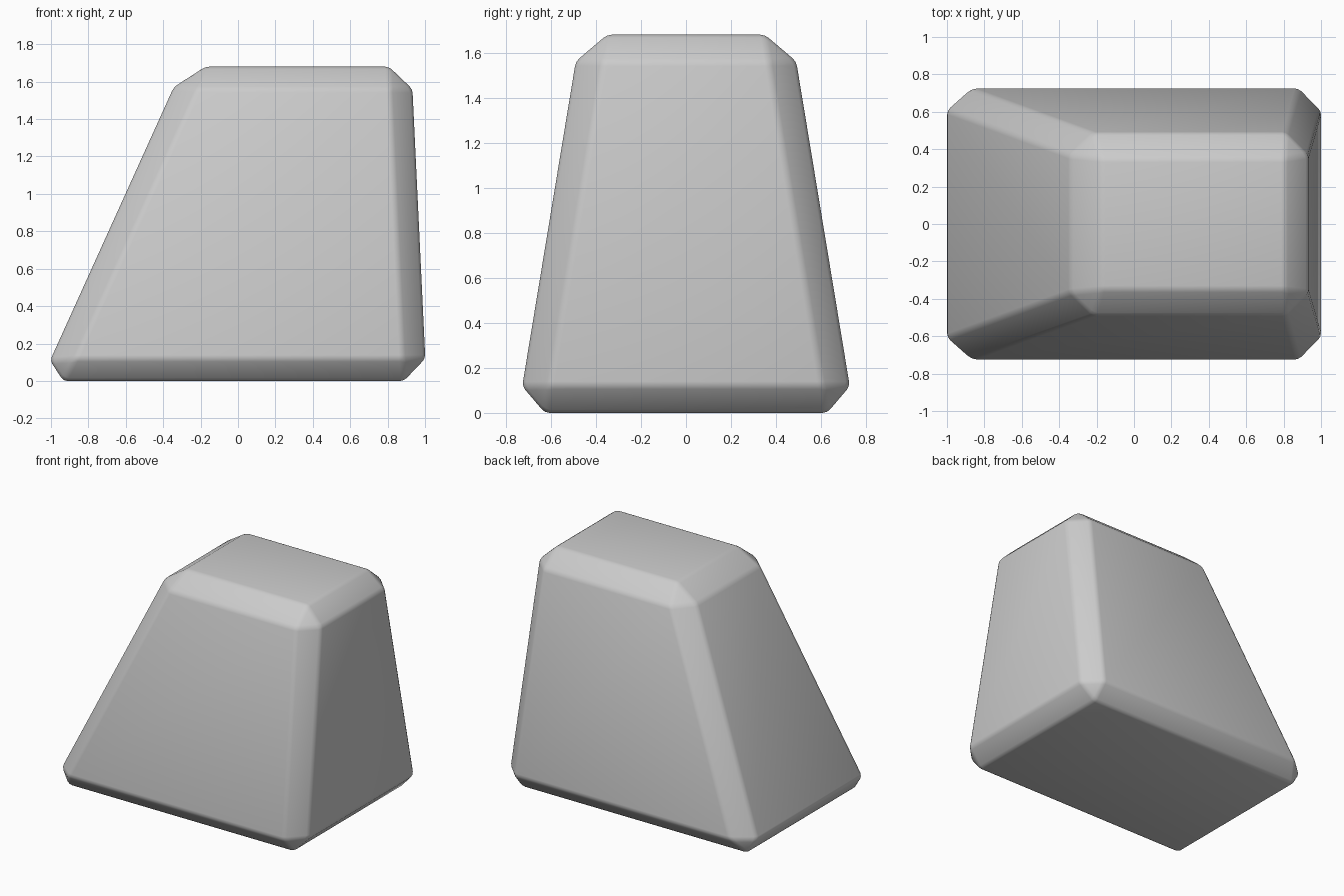
import bpy, bmesh

if "Cube" in bpy.data.objects:
    bpy.data.objects.remove(bpy.data.objects["Cube"])

HEIGHT = 1.68
# (left x, right x, half depth, z) of the sharp-cornered base and top
RINGS = [(-1.054, 1.007, 0.747, 0.0), (-0.294, 0.927, 0.47, HEIGHT)]

# Tapered block: two rectangles joined by side walls
bm = bmesh.new()
rings = []
for left, right, d, z in RINGS:
    corners = [(left, -d), (right, -d), (right, d), (left, d)]
    rings.append([bm.verts.new((x, y, z)) for x, y in corners])
base, top = rings
bm.faces.new(base[::-1])
bm.faces.new(top)
for i in range(4):
    j = (i + 1) % 4
    bm.faces.new((base[i], base[j], top[j], top[i]))

# Wide chamfer on every edge
bmesh.ops.bevel(bm, geom=bm.edges[:], offset=0.12, offset_type='OFFSET',
                segments=1, profile=0.5, affect='EDGES', clamp_overlap=True)
# Narrow rounding where the chamfers meet the faces
bmesh.ops.bevel(bm, geom=bm.edges[:], offset=0.02, offset_type='OFFSET',
                segments=2, profile=0.5, affect='EDGES', clamp_overlap=True)
bmesh.ops.recalc_face_normals(bm, faces=bm.faces[:])
for f in bm.faces:
    f.smooth = True

mesh = bpy.data.meshes.new("tapered_block")
bm.to_mesh(mesh)
bm.free()
block = bpy.data.objects.new("tapered_block", mesh)
bpy.context.collection.objects.link(block)
